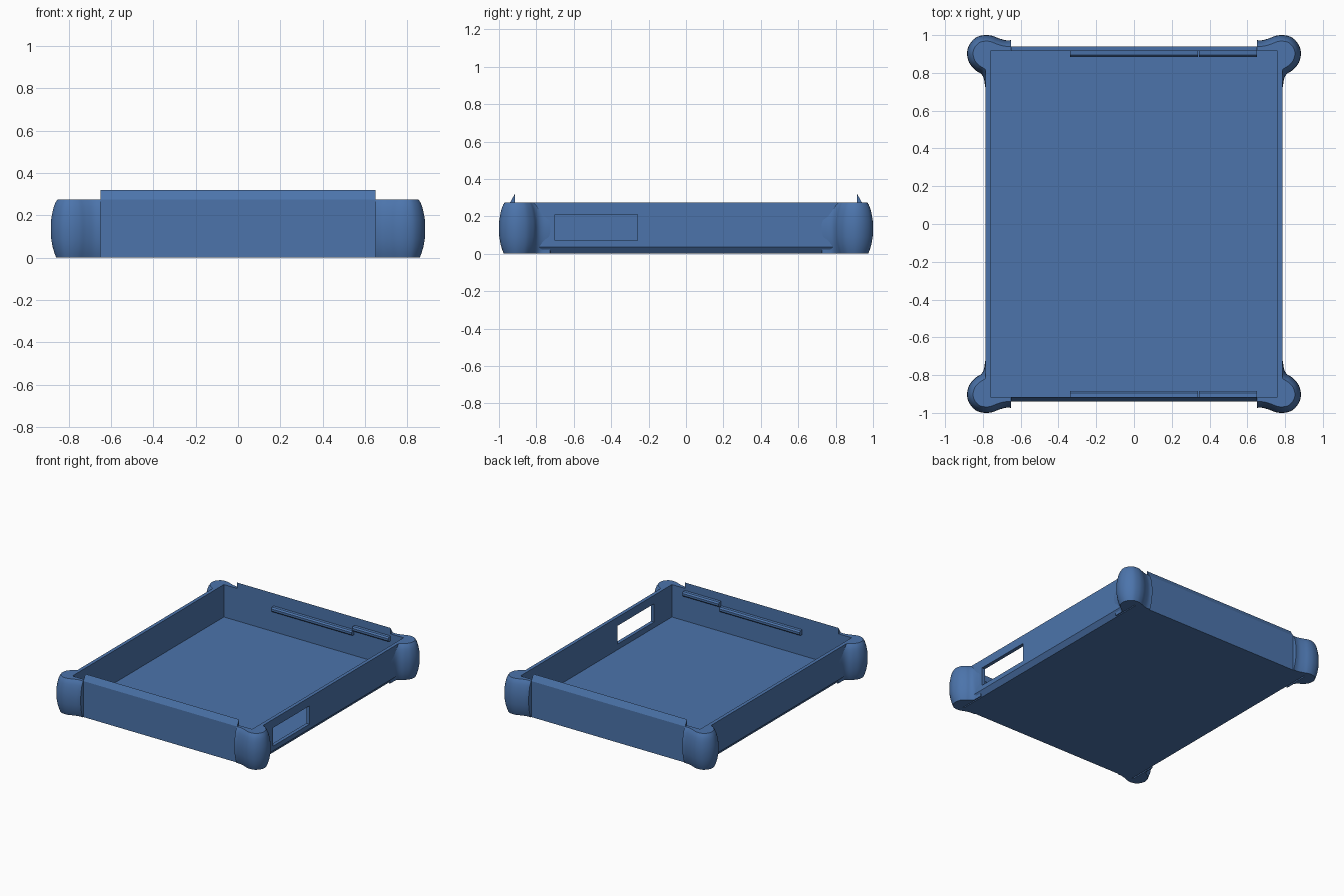
import bpy, bmesh
from mathutils import Vector

cube = bpy.data.objects.get("Cube")
if cube:
    bpy.data.objects.remove(cube, do_unlink=True)

# Single blue plastic
blue = bpy.data.materials.new("blue plastic")
blue.use_nodes = True
colour = (0.072, 0.175, 0.41, 1)
blue.diffuse_color = colour
blue.node_tree.nodes["Principled BSDF"].inputs["Base Color"].default_value = colour

HALF_X, HALF_Y, TOP = 0.787, 0.94, 0.275
IN_X, IN_Y, FLOOR = 0.76, 0.915, 0.027


def loft(name, rings):
    """Skin a list of equal-length closed rings and cap both ends."""
    bm = bmesh.new()
    loops = [[bm.verts.new(p) for p in ring] for ring in rings]
    for a, b in zip(loops, loops[1:]):
        for i in range(len(a)):
            j = (i + 1) % len(a)
            bm.faces.new((a[i], a[j], b[j], b[i]))
    bm.faces.new(loops[0])
    bm.faces.new(loops[-1])
    bmesh.ops.recalc_face_normals(bm, faces=bm.faces)
    mesh = bpy.data.meshes.new(name)
    bm.to_mesh(mesh)
    bm.free()
    mesh.materials.append(blue)
    obj = bpy.data.objects.new(name, mesh)
    bpy.context.collection.objects.link(obj)
    return obj


def box(name, lo, hi):
    (x0, y0, z0), (x1, y1, z1) = lo, hi
    return loft(name, [[(x0, y0, z), (x1, y0, z), (x1, y1, z), (x0, y1, z)] for z in (z0, z1)])


def prism_x(name, profile, x0, x1):
    """Extrude a (y, z) profile along x."""
    return loft(name, [[(x, y, z) for y, z in profile] for x in (x0, x1)])


def cut(target, cutter):
    cutter.hide_render = True
    cutter.hide_set(True)
    mod = target.modifiers.new(cutter.name, 'BOOLEAN')
    mod.object = cutter
    mod.operation = 'DIFFERENCE'
    mod.solver = 'EXACT'


# Open tray with chamfered lower long edges
section = [(-HALF_X, TOP), (-HALF_X, 0.035), (-IN_X, 0),
           (IN_X, 0), (HALF_X, 0.035), (HALF_X, TOP)]
tray = loft("tray", [[(x, y, z) for x, z in section] for y in (-HALF_Y, HALF_Y)])
cut(tray, box("cavity_cutter", (-IN_X, -IN_Y, FLOOR), (IN_X, IN_Y, 0.5)))
cut(tray, box("port_cutter", (0.7, -0.70, 0.07), (0.9, -0.26, 0.21)))

# Sloped lips and inner snap beads on the short walls
for side, s in (("front", -1), ("back", 1)):
    prism_x(side + "_lip", [(s * IN_Y, TOP - 0.01), (s * IN_Y, 0.32),
                            (s * HALF_Y, TOP), (s * HALF_Y, TOP - 0.01)], -0.65, 0.65)
    for part, x0, x1, z in (("long", -0.34, 0.34, 0.205), ("short", 0.345, 0.65, 0.24)):
        bead = [(s * 0.92, z - 0.02), (s * 0.895, z - 0.018), (s * 0.885, z - 0.008),
                (s * 0.885, z + 0.008), (s * 0.895, z + 0.018), (s * 0.92, z + 0.02)]
        prism_x(f"{side}_{part}_bead", bead, x0, x1)


def smooth_path(points, steps=5):
    """Catmull-Rom path through the points."""
    p = [Vector(q) for q in points]
    p = [2 * p[0] - p[1]] + p + [2 * p[-1] - p[-2]]
    path = []
    for a, b, c, d in zip(p, p[1:], p[2:], p[3:]):
        for k in range(steps):
            t = k / steps
            path.append(0.5 * (2 * b + (c - a) * t + (2 * a - 5 * b + 4 * c - d) * t * t
                               + (3 * b - a - 3 * c + d) * t ** 3))
    return path + [p[-2]]


# Rounded corner bumpers, bulging at mid height
outline = smooth_path([(0.65, 0.973), (0.68, 0.973), (0.715, 0.983), (0.75, 0.996),
                       (0.79, 1.0), (0.835, 0.988), (0.87, 0.952), (0.884, 0.905),
                       (0.872, 0.853), (0.84, 0.815), (0.81, 0.795), (0.795, 0.77), (0.788, 0.725)])
levels = [(0, 0.026), (0.02, 0.018), (0.05, 0.009), (0.09, 0.002), (0.14, 0),
          (0.18, 0.002), (0.215, 0.008), (0.24, 0.014), (0.26, 0.022), (TOP, 0.032)]


def inset(path, d):
    ring = []
    for i, p in enumerate(path):
        t = (path[min(i + 1, len(path) - 1)] - path[max(i - 1, 0)]).normalized()
        q = p + Vector((t.y, -t.x)) * d
        q.x = max(q.x, 0.65) if q.y > HALF_Y - 0.01 else max(q.x, 0.777)
        ring.append(q)
    ring[0].x = 0.65
    return ring + [Vector((0.77, 0.725)), Vector((0.77, 0.925)), Vector((0.65, 0.925))]


for name, sx, sy in (("front_left", 1, -1), ("front_right", -1, -1),
                     ("back_left", 1, 1), ("back_right", -1, 1)):
    bumper = loft(name + "_bumper", [[(sx * q.x, sy * q.y, z) for q in inset(outline, d)]
                                     for z, d in levels])
    bpy.ops.object.select_all(action='DESELECT')
    bumper.select_set(True)
    bpy.context.view_layer.objects.active = bumper
    bpy.ops.object.shade_smooth_by_angle(angle=0.6)
